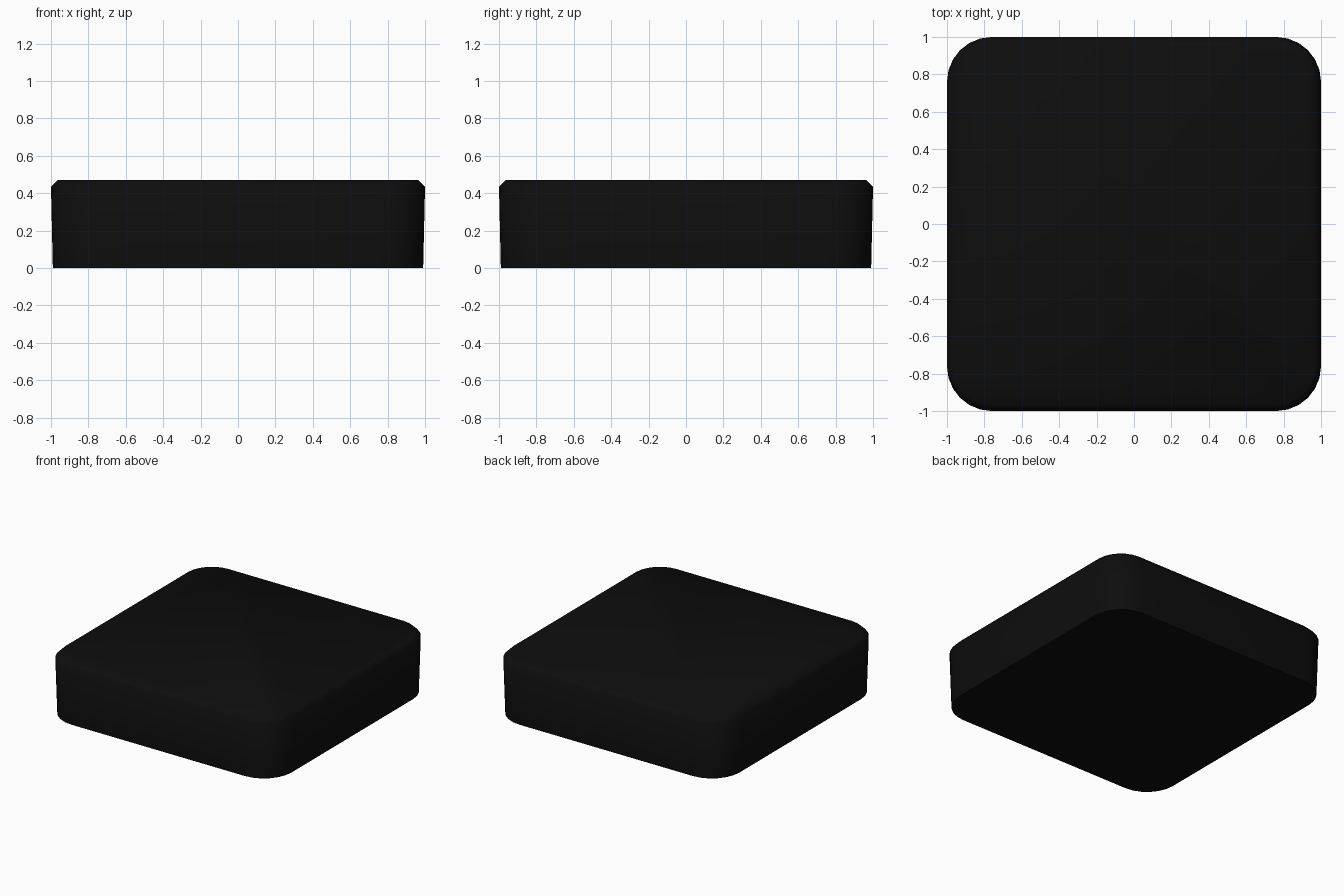
import bpy, bmesh, math

if "Cube" in bpy.data.objects:
    bpy.data.objects.remove(bpy.data.objects["Cube"])

CORNER_STEPS = 6


def ring(bm, half, radius, z):
    """Rounded-square loop of vertices at height z."""
    verts = []
    c = half - radius
    for q, (sx, sy) in enumerate([(1, 1), (-1, 1), (-1, -1), (1, -1)]):
        for i in range(CORNER_STEPS + 1):
            a = math.pi / 2 * (q + i / CORNER_STEPS)
            verts.append(bm.verts.new((sx * c + radius * math.cos(a),
                                       sy * c + radius * math.sin(a), z)))
    return verts


# Rounded block: slightly narrower foot, widest below a small top chamfer
profile = [(0.99, 0.24, 0.0), (1.0, 0.24, 0.435), (0.963, 0.205, 0.472)]
bm = bmesh.new()
rings = [ring(bm, *p) for p in profile]
n = len(rings[0])
for low, high in zip(rings, rings[1:]):
    for i in range(n):
        j = (i + 1) % n
        bm.faces.new((low[i], low[j], high[j], high[i]))
bm.faces.new(rings[-1])
bm.faces.new(rings[0][::-1])
mesh = bpy.data.meshes.new("rounded_block")
bm.to_mesh(mesh)
bm.free()
block = bpy.data.objects.new("rounded_block", mesh)
bpy.context.collection.objects.link(block)

# Black finish
mat = bpy.data.materials.new("black")
mat.diffuse_color = (0.004, 0.004, 0.004, 1)
mat.use_nodes = True
mat.node_tree.nodes["Principled BSDF"].inputs["Base Color"].default_value = mat.diffuse_color
mesh.materials.append(mat)

# Smooth sides and chamfer, sharp foot edge
bpy.context.view_layer.objects.active = block
block.select_set(True)
bpy.ops.object.shade_smooth_by_angle(angle=math.radians(50))
